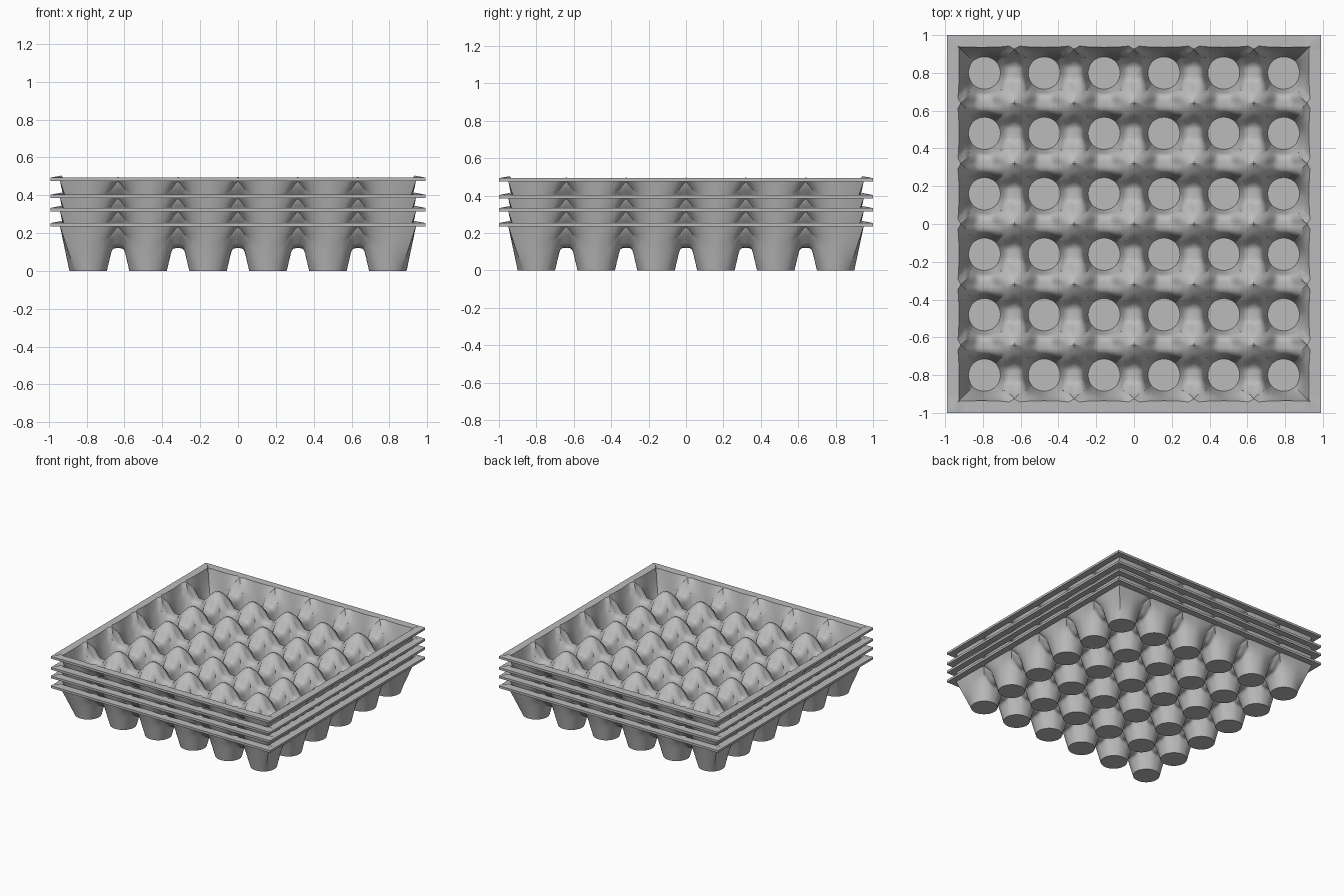
import bpy, bmesh, math

cube = bpy.data.objects.get("Cube")
if cube:
    bpy.data.objects.remove(cube, do_unlink=True)

PITCH, COUNT = 0.32, 6
FLOOR_R, WALL, EDGE = 0.10, 0.95, 1.0
SADDLE, RIM, THICK = 0.12, 0.235, 0.018
STEPS = 12                      # segments per cell side
SQUASH = 0.99                   # trays are slightly narrower across
# (outward, upward) fractions of the curve from cup floor to cell border
CURVE = [(0, 0), (.2, .42), (.36, .76), (.47, .92), (.6, .98), (.78, 1), (1, 1)]

card = bpy.data.materials.new("grey_cardboard")
card.use_nodes = True
grey = (0.5, 0.5, 0.5, 1)
card.diffuse_color = grey
bsdf = card.node_tree.nodes["Principled BSDF"]
bsdf.inputs["Base Color"].default_value = grey
bsdf.inputs["Roughness"].default_value = 0.9


def smooth(t):
    t = max(0, min(1, t))
    return t * t * (3 - 2 * t)


def border(i, j):
    """Points round one cell: (x, y, height, straightness, on outer wall)."""
    cx, cy = [(k - (COUNT - 1) / 2) * PITCH for k in (i, j)]
    points = []
    for side in range(4):
        dx, dy = [(1, 0), (0, 1), (-1, 0), (0, -1)][side]
        outer = (i + dx in (-1, COUNT)) or (j + dy in (-1, COUNT))
        for k in range(STEPS):
            t = 2 * k / STEPS - 1
            s = abs(t)
            # walk counter-clockwise round the square
            x, y = cx + (dx - dy * t) * PITCH / 2, cy + (dy + dx * t) * PITCH / 2
            wall_x, wall_y = abs(x) > WALL, abs(y) > WALL
            ends_x = abs(abs(x) - COUNT * PITCH / 2) < 1e-4
            ends_y = abs(abs(y) - COUNT * PITCH / 2) < 1e-4
            corner = ends_x and ends_y
            notch = 0.012 if s == 1 and ends_x != ends_y else 0
            if ends_x:
                x = math.copysign(WALL - notch, x)
            elif wall_x:
                x = math.copysign(min(abs(x), WALL - 0.005), x)
            if ends_y:
                y = math.copysign(WALL - notch, y)
            elif wall_y:
                y = math.copysign(min(abs(y), WALL - 0.005), y)
            on_wall = ends_x or ends_y
            rise = smooth((s - .25) / .75)
            height = RIM if on_wall else SADDLE + (RIM - SADDLE) * rise
            if corner:
                straight = 1
            elif outer or on_wall:
                tray_corner = (t > 0) == ((i in (0, COUNT - 1)) and (j in (0, COUNT - 1)))
                straight = 1 - .6 * s
                # walls stay straight towards the outer tray corners
                if tray_corner and i in (0, COUNT - 1) and j in (0, COUNT - 1):
                    toward = abs(x) > abs(cx) and abs(y) > abs(cy)
                    straight = 1 if toward else straight
                elif i in (0, COUNT - 1) and j in (0, COUNT - 1):
                    straight = 1 if abs(x) > abs(cx) and abs(y) > abs(cy) else straight
            else:
                straight = .4 * rise
            points.append((x, y, height, straight, on_wall))
    return cx, cy, points


def outward(x, y):
    """Move a wall point to the outer edge of the rim."""
    return [math.copysign(EDGE, v) if abs(v) > WALL - 0.015 and
            (abs(v) > WALL - 1e-3 or abs(abs(v) - WALL + 0.012) < 1e-4) else v
            for v in (x, y)]


def build_tray_mesh():
    bm = bmesh.new()
    for i in range(COUNT):
        for j in range(COUNT):
            cx, cy, points = border(i, j)
            rings = [[] for _ in CURVE]
            for x, y, h, w, _ in points:
                d = math.hypot(x - cx, y - cy)
                ux, uy = (x - cx) / d, (y - cy) / d
                for ring, (u, v) in zip(rings, CURVE):
                    r = FLOOR_R + (d - FLOOR_R) * u
                    z = h * (v * (1 - w) + u * w)
                    ring.append(bm.verts.new((cx + ux * r, cy + uy * r, z)))
            # cup floor and cup sides
            bm.faces.new(rings[0][::-1])
            n = len(points)
            for a, b in zip(rings, rings[1:]):
                for k in range(n):
                    m = (k + 1) % n
                    bm.faces.new((a[k], a[m], b[m], b[k]))
            # flat rim beyond the outer walls
            for k in range(n):
                m = (k + 1) % n
                if points[k][4] and points[m][4]:
                    p, q = rings[-1][k], rings[-1][m]
                    po = bm.verts.new((*outward(*p.co.xy), RIM))
                    qo = bm.verts.new((*outward(*q.co.xy), RIM))
                    bm.faces.new((p, q, qo, po))
    bmesh.ops.remove_doubles(bm, verts=bm.verts, dist=2e-4)
    bmesh.ops.recalc_face_normals(bm, faces=bm.faces)
    # the sheet faces down so the thickness grows upwards
    bm.faces.ensure_lookup_table()
    if bm.faces[0].normal.z > 0:
        bmesh.ops.reverse_faces(bm, faces=bm.faces)
    for v in bm.verts:
        v.co.x *= SQUASH
    mesh = bpy.data.meshes.new("tray")
    bm.to_mesh(mesh)
    bm.free()
    mesh.materials.append(card)
    return mesh


# one tray, thickened, then repeated up the stack
first = bpy.data.objects.new("tray_1", build_tray_mesh())
bpy.context.collection.objects.link(first)
bpy.context.view_layer.objects.active = first
first.select_set(True)
shell = first.modifiers.new("thickness", "SOLIDIFY")
shell.thickness, shell.offset, shell.use_even_offset = THICK, -1, True
bpy.ops.object.modifier_apply(modifier=shell.name)
bpy.ops.object.shade_smooth_by_angle(angle=math.radians(40))

for number, lift in enumerate((0.08, 0.15, 0.24), start=2):
    tray = bpy.data.objects.new(f"tray_{number}", first.data)
    tray.location.z = lift
    bpy.context.collection.objects.link(tray)
